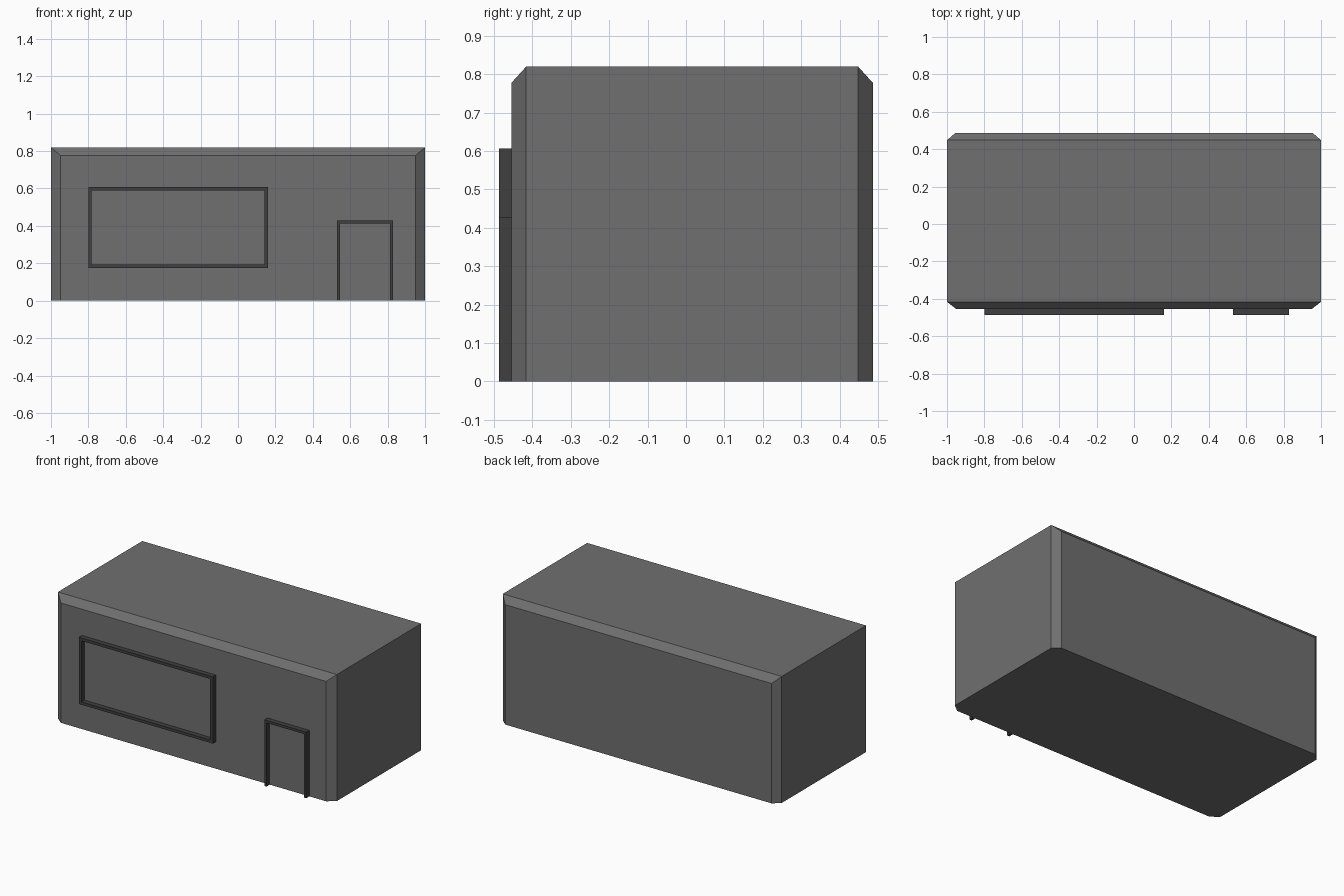
import bpy, bmesh

if "Cube" in bpy.data.objects:
    bpy.data.objects.remove(bpy.data.objects["Cube"])


def material(name, grey):
    m = bpy.data.materials.new(name)
    m.diffuse_color = (grey, grey, grey, 1)
    m.use_nodes = True
    m.node_tree.nodes["Principled BSDF"].inputs["Base Color"].default_value = m.diffuse_color
    return m


def finish(name, bm, mat):
    bmesh.ops.recalc_face_normals(bm, faces=bm.faces)
    me = bpy.data.meshes.new(name)
    bm.to_mesh(me)
    bm.free()
    me.materials.append(mat)
    ob = bpy.data.objects.new(name, me)
    bpy.context.collection.objects.link(ob)
    return ob


def frame(name, outer, inner, mat, closed):
    """Rectangular trim in the xz plane, standing out from the front wall."""
    bm = bmesh.new()
    rings = [[[bm.verts.new((x, y, z)) for x, z in loop] for loop in (outer, inner)]
             for y in (FRONT, TRIM_FRONT)]
    (bo, bi), (fo, fi) = rings
    n = len(outer)
    for i in range(n if closed else n - 1):
        j = (i + 1) % n
        for a, b in ((fo, fi), (fi, bi), (bi, bo), (bo, fo)):
            bm.faces.new((a[i], a[j], b[j], b[i]))
    if not closed:  # feet of the open frame
        for i in (0, n - 1):
            bm.faces.new((fo[i], fi[i], bi[i], bo[i]))
    return finish(name, bm, mat)


FRONT, BACK, TRIM_FRONT = -0.455, 0.487, -0.487
wall_grey = material("wall_grey", 0.16)
trim_grey = material("trim_grey", 0.05)

# Building block: four xz sections, chamfered at the front and back
bm = bmesh.new()
sections = [(FRONT, 0.95, 0.777), (-0.416, 1.0, 0.82),
            (0.448, 1.0, 0.82), (BACK, 0.955, 0.777)]
loops = [[bm.verts.new(p) for p in ((-w, y, 0), (w, y, 0), (w, y, h), (-w, y, h))]
         for y, w, h in sections]
for a, b in zip(loops, loops[1:]):
    for i in range(4):
        j = (i + 1) % 4
        bm.faces.new((a[i], a[j], b[j], b[i]))
bm.faces.new(loops[0])
bm.faces.new(loops[-1])
finish("building_block", bm, wall_grey)

# Window trim
t = 0.018
x0, x1, z0, z1 = -0.80, 0.16, 0.175, 0.607
frame("window_frame",
      [(x0, z0), (x1, z0), (x1, z1), (x0, z1)],
      [(x0 + t, z0 + t), (x1 - t, z0 + t), (x1 - t, z1 - t), (x0 + t, z1 - t)],
      trim_grey, True)

# Door trim, open at the ground
t = 0.016
x0, x1, z1 = 0.53, 0.83, 0.428
frame("door_frame",
      [(x0, 0), (x0, z1), (x1, z1), (x1, 0)],
      [(x0 + t, 0), (x0 + t, z1 - t), (x1 - t, z1 - t), (x1 - t, 0)],
      trim_grey, False)
